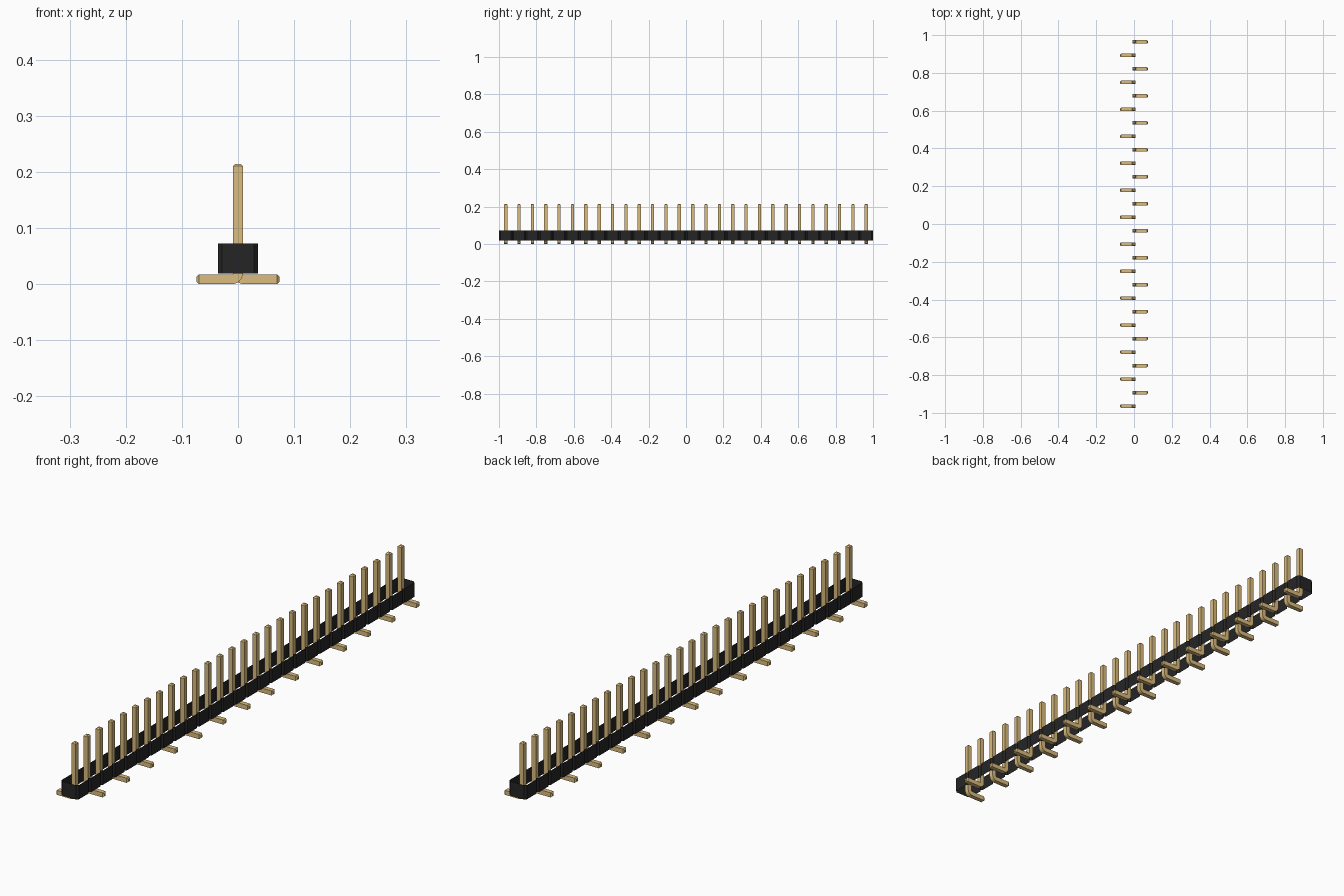
import bpy, bmesh, math

cube = bpy.data.objects.get("Cube")
if cube:
    bpy.data.objects.remove(cube, do_unlink=True)

COUNT = 28
PITCH = 2.0 / COUNT
HALF = PITCH / 2
CHAMFER = PITCH / 10
BODY_LOW, BODY_HIGH = 0.0187, 0.0723
PIN = 0.0172               # square pin thickness
TIP = PIN / 4              # chamfer at the pin ends
PIN_TOP, FOOT_END = 0.2143, 0.074
BEND = 0.0018              # inner bend radius


def material(name, rgb):
    mat = bpy.data.materials.new(name)
    mat.use_nodes = True
    mat.diffuse_color = (*rgb, 1)
    mat.node_tree.nodes["Principled BSDF"].inputs["Base Color"].default_value = (*rgb, 1)
    return mat


def loft(name, rings, mat, caps):
    """Skin closed rings of points into a mesh."""
    bm = bmesh.new()
    rows = [[bm.verts.new(p) for p in ring] for ring in rings]
    for a, b in zip(rows, rows[1:]):
        for i in range(len(a)):
            j = (i + 1) % len(a)
            bm.faces.new((a[i], a[j], b[j], b[i]))
    if caps:
        bm.faces.new(rows[0][::-1])
        bm.faces.new(rows[-1])
        bmesh.ops.recalc_face_normals(bm, faces=bm.faces)
    mesh = bpy.data.meshes.new(name)
    bm.to_mesh(mesh)
    bm.free()
    mesh.materials.append(mat)
    return mesh


def add(name, mesh):
    obj = bpy.data.objects.new(name, mesh)
    bpy.context.collection.objects.link(obj)
    return obj


black = material("black plastic", (0.0194, 0.0185, 0.0185))
gold = material("gold metal", (0.708, 0.504, 0.210))

# Housing: notched side walls, open at top and bottom
right_side = []
for i in range(COUNT):
    y = -1 + i * PITCH
    right_side += [(HALF - CHAMFER, y), (HALF, y + CHAMFER), (HALF, y + PITCH - CHAMFER)]
right_side.append((HALF - CHAMFER, 1.0))
outline = right_side + [(-x, -y) for x, y in right_side]
add("housing", loft("housing", [[(x, y, z) for x, y in outline]
                                for z in (BODY_LOW, BODY_HIGH)], black, False))

# Bent pin: square section swept from the top tip, round the bend, to the foot end
h = PIN / 2
sections = [((h - TIP, PIN_TOP), (TIP - h, PIN_TOP), h - TIP),
            ((h, PIN_TOP - TIP), (-h, PIN_TOP - TIP), h)]
cx, cz = h + BEND, PIN + BEND
for k in range(7):
    a = math.pi / 2 * k / 6
    c, s = math.cos(a), math.sin(a)
    sections.append(((cx - BEND * c, cz - BEND * s),
                     (cx - (BEND + PIN) * c, cz - (BEND + PIN) * s), h))
sections += [((FOOT_END - TIP, PIN), (FOOT_END - TIP, 0), h),
             ((FOOT_END, PIN - TIP), (FOOT_END, TIP), h - TIP)]
rings = [[(p[0], -w, p[1]), (q[0], -w, q[1]), (q[0], w, q[1]), (p[0], w, p[1])]
         for p, q, w in sections]
pin_mesh = loft("pin", rings, gold, True)

# Row of pins with feet alternating left and right
for i in range(COUNT):
    pin = add(f"pin_{i + 1}", pin_mesh)
    pin.location.y = -1 + (i + 0.5) * PITCH
    if i % 2 == 0:
        pin.rotation_euler.z = math.pi
